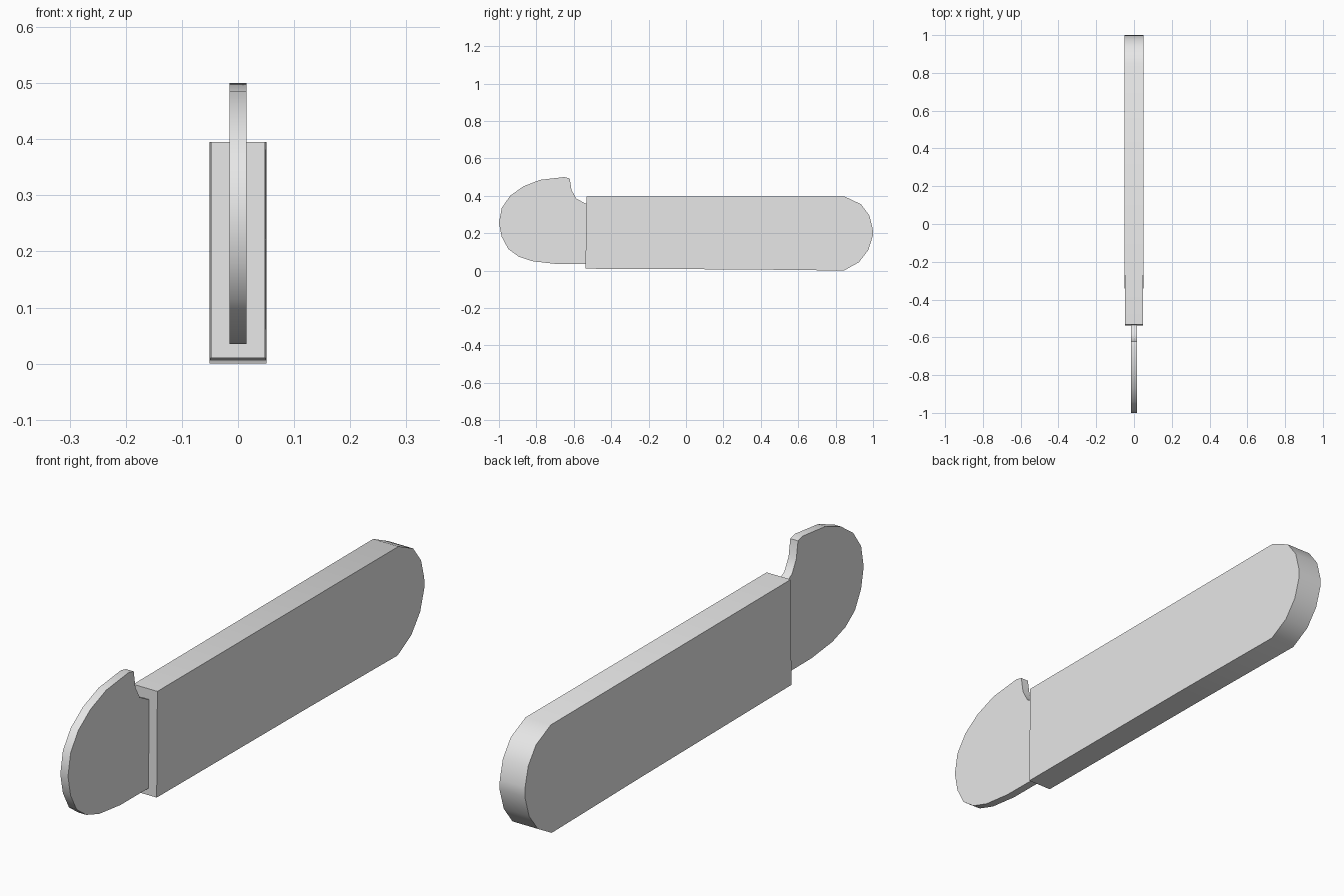
import bpy, bmesh, math

if "Cube" in bpy.data.objects:
    bpy.data.objects.remove(bpy.data.objects["Cube"])

grey = bpy.data.materials.new("plain grey")
grey.use_nodes = True
colour = (0.8, 0.8, 0.8, 1)
grey.diffuse_color = colour
grey.node_tree.nodes["Principled BSDF"].inputs["Base Color"].default_value = colour


def plate(name, outline, half_width):
    """Extrude a (y, z) outline across x; half_width gives the half thickness at y."""
    bm = bmesh.new()
    sides = [[bm.verts.new((s * half_width(y), y, z)) for y, z in outline] for s in (-1, 1)]
    bm.faces.new(sides[0])
    bm.faces.new(sides[1][::-1])
    for i in range(len(outline)):
        j = (i + 1) % len(outline)
        bm.faces.new((sides[0][i], sides[1][i], sides[1][j], sides[0][j]))
    bmesh.ops.recalc_face_normals(bm, faces=bm.faces)
    mesh = bpy.data.meshes.new(name)
    bm.to_mesh(mesh)
    bm.free()
    mesh.materials.append(grey)
    obj = bpy.data.objects.new(name, mesh)
    bpy.context.collection.objects.link(obj)
    bpy.ops.object.select_all(action="DESELECT")
    obj.select_set(True)
    bpy.context.view_layer.objects.active = obj
    bpy.ops.object.shade_smooth_by_angle(angle=math.radians(40))
    return obj


# Handle: long bar with a rounded back end, slightly slimmer at the front
handle_outline = [
    (-0.533, 0.395), (-0.537, 0.01), (0.33, 0.006), (0.845, 0.0),
    (0.925, 0.045), (0.975, 0.11), (1.0, 0.19), (0.998, 0.225),
    (0.98, 0.295), (0.935, 0.355), (0.85, 0.395),
]
plate("handle", handle_outline, lambda y: 0.0485 + 0.0025 * min(1, y + 0.53))

# Blade: thin rounded head with a hooked notch, its root set into the handle
blade_outline = [
    (-0.5, 0.035), (-0.70, 0.036), (-0.82, 0.05), (-0.895, 0.075),
    (-0.95, 0.115), (-0.985, 0.18), (-1.0, 0.255), (-0.985, 0.335),
    (-0.94, 0.4), (-0.87, 0.45), (-0.78, 0.485), (-0.65, 0.5),
    (-0.622, 0.493), (-0.612, 0.43), (-0.587, 0.385), (-0.535, 0.357),
    (-0.5, 0.355),
]
plate("blade", blade_outline, lambda y: 0.0155)
